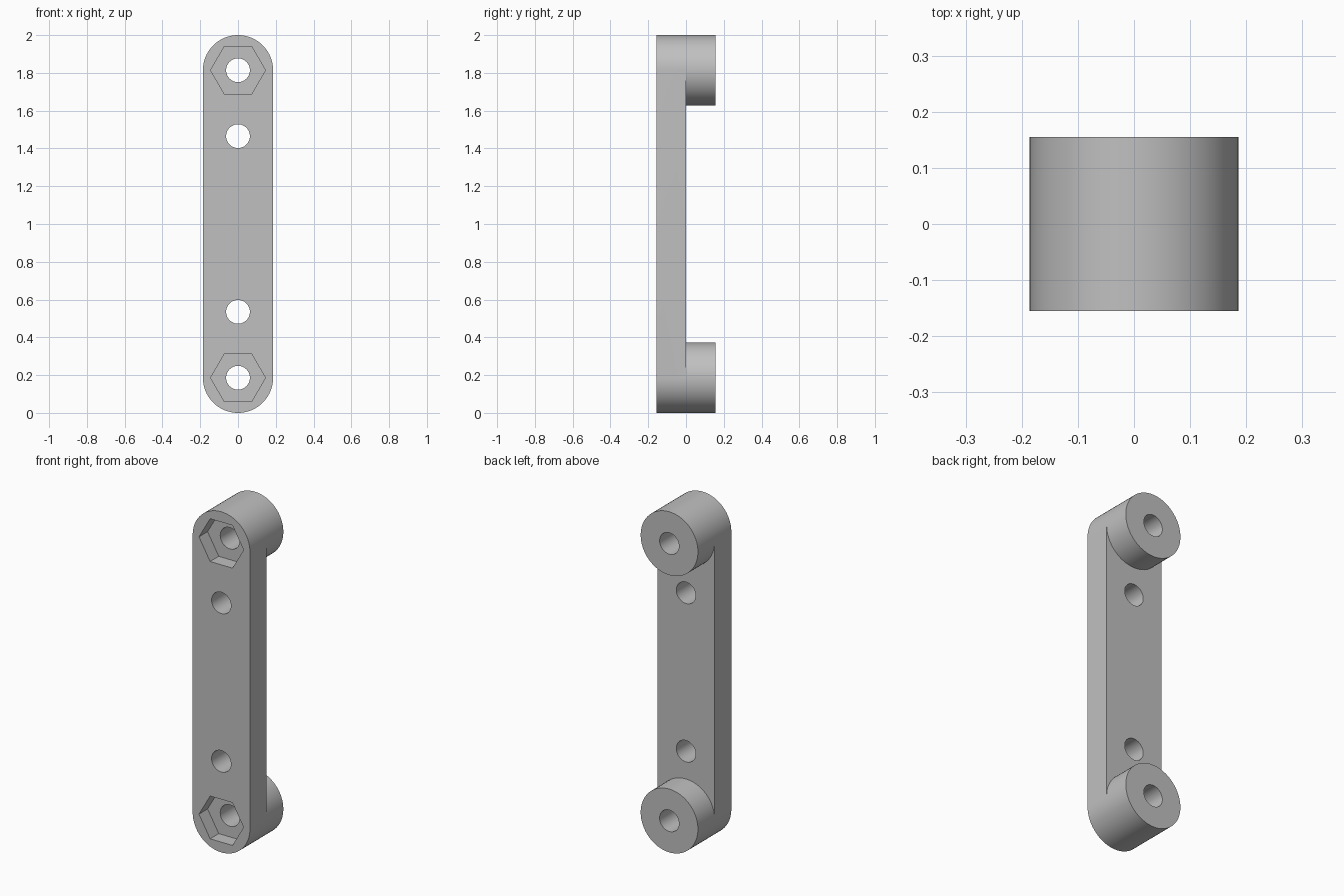
import bpy, bmesh, math
from mathutils import Matrix, Vector

cube = bpy.data.objects.get("Cube")
if cube:
    bpy.data.objects.remove(cube, do_unlink=True)

R = 0.186                # end and boss radius
FRONT, MID, BACK = -0.155, 0.0, 0.155
LOW, HIGH = R, 2 - R     # boss centre heights
HOLE_R, HEX_R, HEX_DEPTH = 0.063, 0.145, 0.08
HALF = 32                # segments in half a circle

grey = bpy.data.materials.new("grey")
grey.use_nodes = True
grey.diffuse_color = (0.53, 0.53, 0.53, 1)
grey.node_tree.nodes["Principled BSDF"].inputs["Base Color"].default_value = grey.diffuse_color


def make_object(name, bm):
    bmesh.ops.recalc_face_normals(bm, faces=bm.faces[:])
    mesh = bpy.data.meshes.new(name)
    bm.to_mesh(mesh)
    bm.free()
    mesh.materials.append(grey)
    obj = bpy.data.objects.new(name, mesh)
    bpy.context.collection.objects.link(obj)
    return obj


def arc(z, start):
    """Half circle of (x, z) points, counter-clockwise from the start angle."""
    angles = [start + math.pi * i / HALF for i in range(HALF + 1)]
    return [(R * math.cos(a), z + R * math.sin(a)) for a in angles]


def cap(bm, points, y):
    bm.faces.new([bm.verts.new((x, y, z)) for x, z in points])


def wall(bm, points, y0, y1):
    for (xa, za), (xb, zb) in zip(points, points[1:]):
        corners = [(xa, y0, za), (xb, y0, zb), (xb, y1, zb), (xa, y1, za)]
        bm.faces.new([bm.verts.new(c) for c in corners])


# Bar with rounded ends and a round boss behind each end
bm = bmesh.new()
top_out, top_in = arc(HIGH, 0), arc(HIGH, math.pi)
low_in, low_out = arc(LOW, 0), arc(LOW, math.pi)
cap(bm, top_out + low_out, FRONT)
cap(bm, top_in + low_in, MID)
for outer, inner in ((top_out, top_in), (low_out, low_in)):
    cap(bm, outer[:-1] + inner[:-1], BACK)
    wall(bm, outer, FRONT, MID)
    wall(bm, outer, MID, BACK)
    wall(bm, inner, MID, BACK)
for x in (-R, R):
    wall(bm, [(x, LOW), (x, HIGH)], FRONT, MID)
bmesh.ops.remove_doubles(bm, verts=bm.verts[:], dist=0.0001)
bar = make_object("mounting_bar", bm)


def cutter(name, heights, radius, sides, y0, y1):
    """Prisms along y, one for each height."""
    bm = bmesh.new()
    for z in heights:
        made = bmesh.ops.create_cone(bm, cap_ends=True, segments=sides, radius1=radius,
                                     radius2=radius, depth=y1 - y0)["verts"]
        if sides == 6:   # put two corners on the x axis
            v = max(made, key=lambda p: p.co.x)
            turn = Matrix.Rotation(-math.atan2(v.co.y, v.co.x), 3, 'Z')
            bmesh.ops.rotate(bm, verts=made, cent=(0, 0, 0), matrix=turn)
        bmesh.ops.rotate(bm, verts=made, cent=(0, 0, 0),
                         matrix=Matrix.Rotation(math.pi / 2, 3, 'X'))
        bmesh.ops.translate(bm, verts=made, vec=Vector((0, (y0 + y1) / 2, z)))
    obj = make_object(name, bm)
    obj.hide_render = True
    return obj


# Nut pockets in the front, then the four through holes
cutters = [
    cutter("nut_pocket_cutter", (LOW, HIGH), HEX_R, 6, FRONT - 0.1, FRONT + HEX_DEPTH),
    cutter("hole_cutter", (LOW, 0.535, 1.465, HIGH), HOLE_R, 40, FRONT - 0.2, BACK + 0.2),
]
bpy.ops.object.select_all(action='DESELECT')
bar.select_set(True)
bpy.context.view_layer.objects.active = bar
for c in cutters:
    mod = bar.modifiers.new(c.name, 'BOOLEAN')
    mod.operation = 'DIFFERENCE'
    mod.solver = 'EXACT'
    mod.object = c
    bpy.ops.object.modifier_apply(modifier=mod.name)
    bpy.data.objects.remove(c, do_unlink=True)

bpy.ops.object.shade_smooth_by_angle(angle=math.radians(30))
